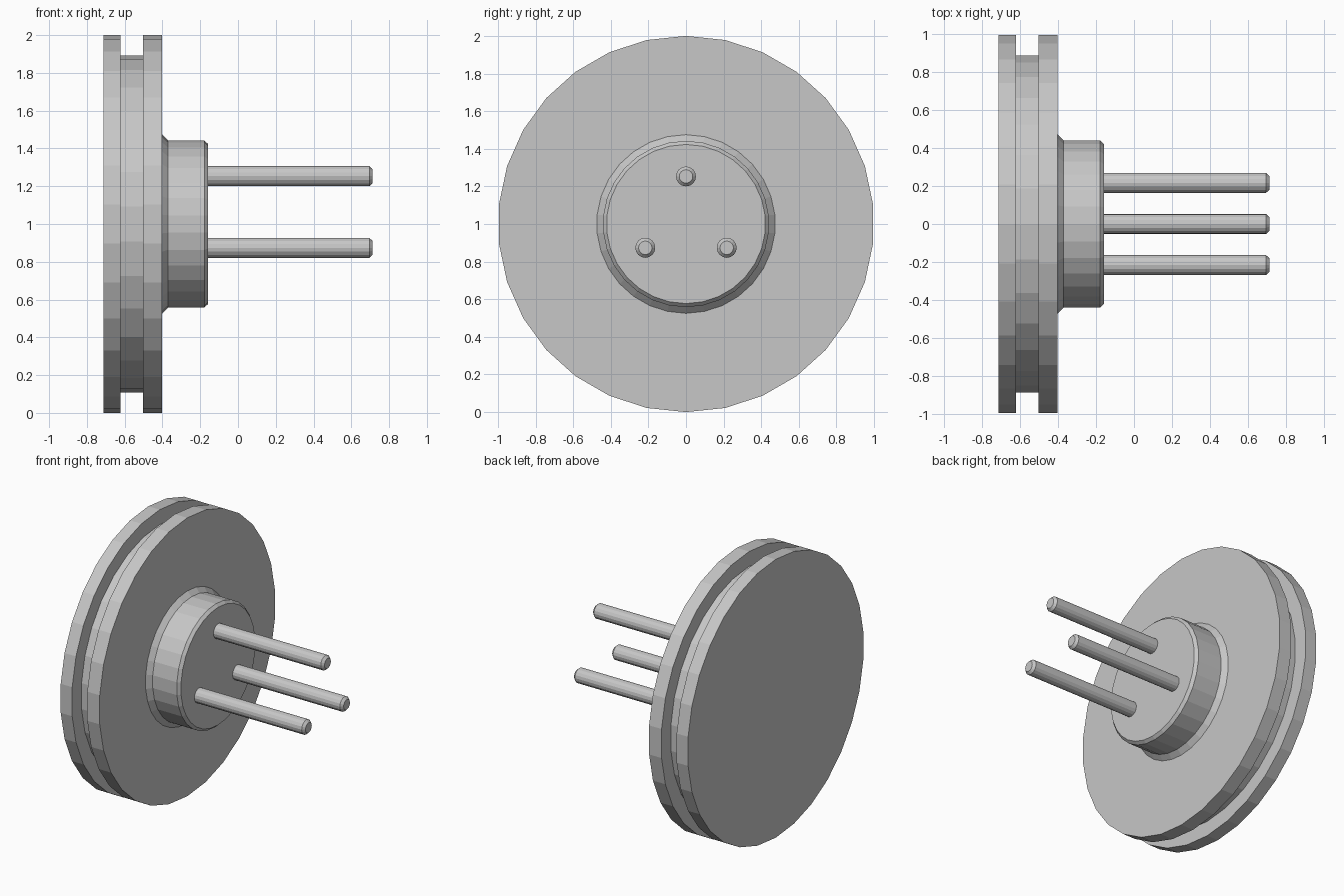
import bpy, bmesh, math

if "Cube" in bpy.data.objects:
    bpy.data.objects.remove(bpy.data.objects["Cube"])

grey = bpy.data.materials.new("light_grey")
grey.diffuse_color = (0.57, 0.57, 0.57, 1)
grey.use_nodes = True
grey.node_tree.nodes["Principled BSDF"].inputs["Base Color"].default_value = grey.diffuse_color


def lathe(name, profile, sides, y=0.0, z=1.0):
    """Closed solid turned about a line parallel to x; profile is (x, radius)."""
    bm = bmesh.new()
    rings = []
    for x, r in profile:
        angles = [2 * math.pi * i / sides for i in range(sides)]
        rings.append([bm.verts.new((x, y + r * math.sin(a), z + r * math.cos(a)))
                      for a in angles])
    for a, b in zip(rings, rings[1:]):
        for i in range(sides):
            j = (i + 1) % sides
            bm.faces.new((a[i], a[j], b[j], b[i]))
    bm.faces.new(rings[0])
    bm.faces.new(rings[-1])
    bmesh.ops.recalc_face_normals(bm, faces=bm.faces)
    mesh = bpy.data.meshes.new(name)
    bm.to_mesh(mesh)
    bm.free()
    mesh.materials.append(grey)
    obj = bpy.data.objects.new(name, mesh)
    bpy.context.collection.objects.link(obj)
    return obj


# Grooved disc with the stepped, chamfered hub
lathe("grooved_disc_and_hub", [
    (-0.713, 1.0), (-0.622, 1.0), (-0.622, 0.893), (-0.502, 0.893),
    (-0.502, 1.0), (-0.403, 1.0), (-0.403, 0.475), (-0.37, 0.442),
    (-0.178, 0.442), (-0.158, 0.423)], 30)

# Three chamfered pins spaced evenly around the hub
for k in range(3):
    a = k * 2 * math.pi / 3
    lathe(f"pin_{k + 1}", [(-0.18, 0.053), (0.695, 0.053), (0.713, 0.036)], 16,
          0.25 * math.sin(a), 1 + 0.253 * math.cos(a))
